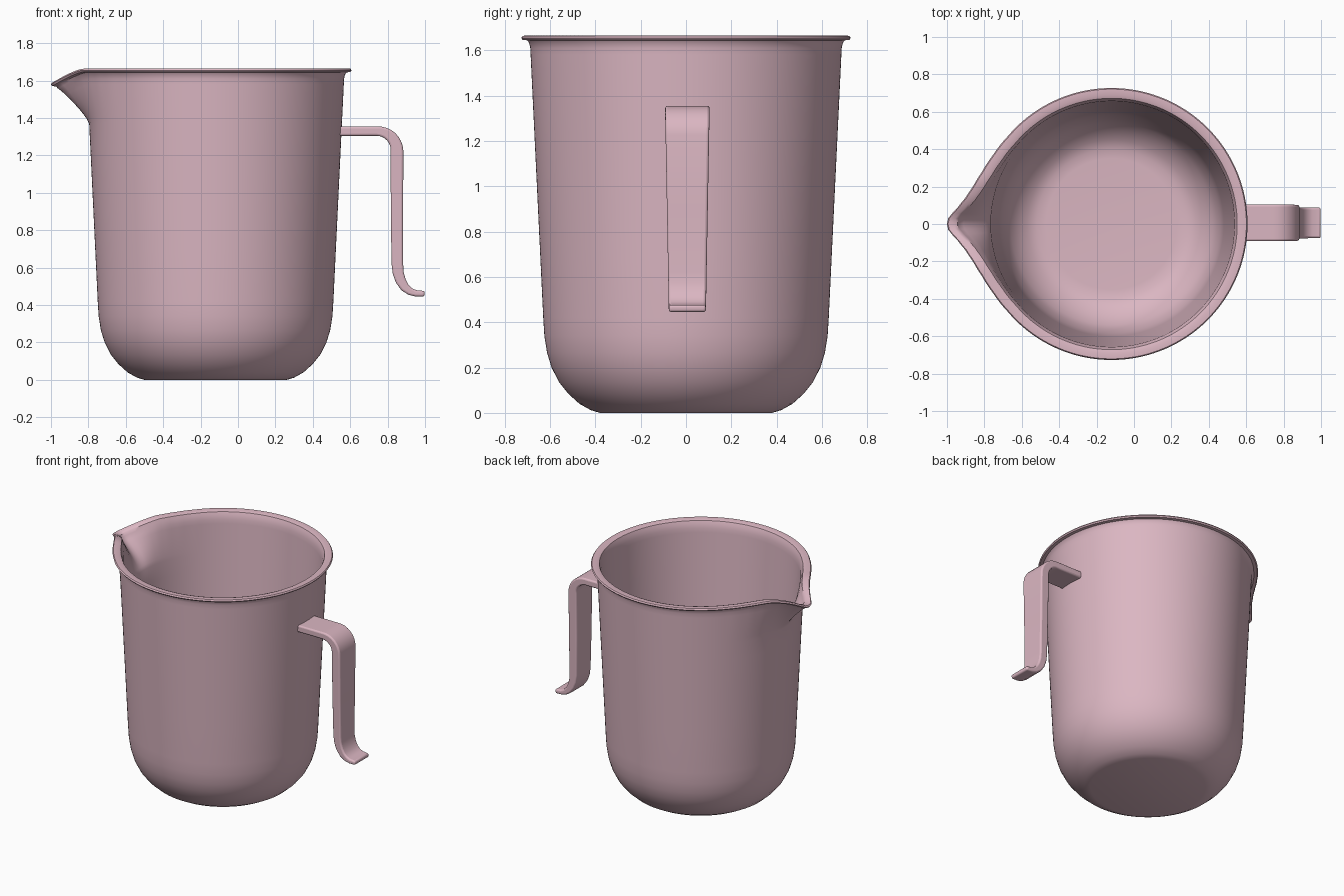
import bpy, bmesh, math
from mathutils import Vector

if "Cube" in bpy.data.objects:
    bpy.data.objects.remove(bpy.data.objects["Cube"])

CX = -0.12      # axis of the round body
SEG = 180

pink = bpy.data.materials.new("dusty_pink")
pink.diffuse_color = (0.71, 0.47, 0.54, 1)
pink.use_nodes = True
pink.node_tree.nodes["Principled BSDF"].inputs["Base Color"].default_value = pink.diffuse_color


def lerp_table(x, table):
    """Linear lookup in a short list of (x, value) knots."""
    for (x0, v0), (x1, v1) in zip(table, table[1:]):
        if x <= x1:
            return v0 + (v1 - v0) * max(0, x - x0) / (x1 - x0)
    return table[-1][1]


def loft(name, rings, closed_ends=True):
    """Skin a list of closed rings and cap both ends."""
    bm = bmesh.new()
    rows = [[bm.verts.new(p) for p in ring] for ring in rings]
    n = len(rows[0])
    for a, b in zip(rows, rows[1:]):
        for i in range(n):
            j = (i + 1) % n
            bm.faces.new((a[i], a[j], b[j], b[i]))
    bm.faces.new(rows[0][::-1])
    bm.faces.new(rows[-1])
    bmesh.ops.recalc_face_normals(bm, faces=bm.faces)
    me = bpy.data.meshes.new(name)
    bm.to_mesh(me)
    bm.free()
    me.materials.append(pink)
    ob = bpy.data.objects.new(name, me)
    bpy.context.collection.objects.link(ob)
    return ob


def smooth(ob, deg):
    bpy.ops.object.select_all(action='DESELECT')
    ob.select_set(True)
    bpy.context.view_layer.objects.active = ob
    bpy.ops.object.shade_smooth_by_angle(angle=math.radians(deg))


# Jug: revolved double wall with rolled lip, pulled out into a spout at -x
base = [(.38, 0), (.42, .012), (.47, .04), (.52, .085), (.56, .135),
        (.593, .2), (.613, .265), (.625, .34), (.63, .42)]
lip = [(.692, 1.632), (.70, 1.644), (.721, 1.646), (.727, 1.655),
       (.721, 1.664), (.69, 1.665), (.672, 1.659), (.664, 1.64)]
wall_z = [.7, 1.0, 1.25] + [1.37 + .03 * i for i in range(9)]


def wall_r(z):
    return .63 + (z - .42) * .048


outer = base + [(wall_r(z), z) for z in wall_z]
inner = [(r - .03, max(z, .03)) for r, z in outer[::-1] if z == 0 or z > .19]
floor_curve = [(.54, .148), (.5, .1), (.45, .055), (.40, .034)]
inner = inner[:-1] + floor_curve + inner[-1:]
profile = outer + lip + inner

SPOUT = [(0, .153), (2, .147), (4, .125), (6, .102), (10, .068), (15, .041),
         (22, .02), (30, .007), (40, 0)]     # degrees from spout, extra reach


def jug_point(r, z, i):
    a = 2 * math.pi * i / SEG
    phi = abs(math.degrees(a))
    phi = min(phi, 360 - phi)
    pull = lerp_table(phi, SPOUT)
    g = min(1, max(0, (z - 1.37) / .265)) ** 1.2
    drop = max(0, pull - .03) / .123 * .075
    rr = r + pull * g
    return (CX - rr * math.cos(a), -rr * math.sin(a), z - drop * g)


jug = loft("jug_body", [[jug_point(r, z, i) for i in range(SEG)] for r, z in profile])
smooth(jug, 40)

# Handle: flat strap swept along a hooked centre line, (x, z, thickness)
path = [(.535, 1.33, .05), (.72, 1.33, .05)]
for k in range(9):                                   # top bend
    t = math.radians(90 - 90 * k / 8)
    path.append((.745 + .105 * math.cos(t), 1.225 + .105 * math.sin(t), .05 + .018 * k / 8))
path += [(.85, .9, .066), (.852, .62, .062), (.857, .57, .059), (.87, .53, .055),
         (.892, .495, .048), (.92, .473, .04), (.95, .463, .034), (.998, .46, .03)]
rings = []
for i, (x, z, th) in enumerate(path):
    p, q = path[max(i - 1, 0)], path[min(i + 1, len(path) - 1)]
    d = Vector((q[0] - p[0], q[1] - p[1])).normalized()
    nx, nz = -d.y * th / 2, d.x * th / 2
    w = .098 - .016 * (1.33 - z) / .87
    rings.append([(x + s * nx, .006 + y * w, z + s * nz)
                  for s, y in ((1, -1), (1, 1), (-1, 1), (-1, -1))])
handle = loft("handle", rings)
bev = handle.modifiers.new("round_edges", 'BEVEL')
bev.width = .011
bev.segments = 3
bev.limit_method = 'ANGLE'
bev.angle_limit = math.radians(50)
smooth(handle, 60)
